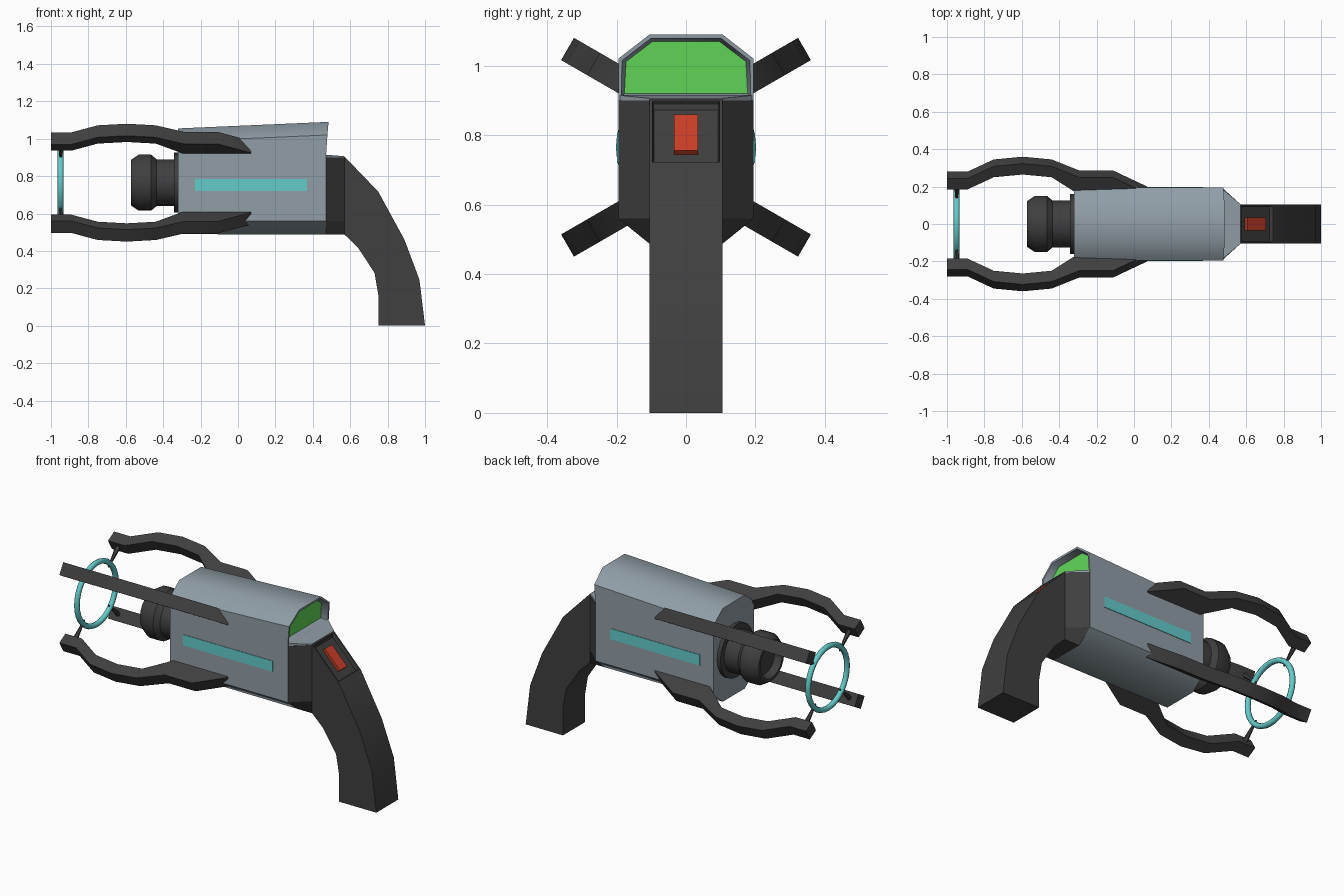
import bpy, bmesh, math
from mathutils import Vector

if "Cube" in bpy.data.objects:
    bpy.data.objects.remove(bpy.data.objects["Cube"])

MID_Z = 0.765


def mat(name, rgb):
    m = bpy.data.materials.new(name)
    m.diffuse_color = (*rgb, 1)
    m.use_nodes = True
    m.node_tree.nodes["Principled BSDF"].inputs["Base Color"].default_value = m.diffuse_color
    return m


DARK = mat("dark_grip", (0.05, 0.05, 0.05))
SHELL = mat("blue_grey_shell", (0.28, 0.34, 0.38))
CYAN = mat("cyan_glow", (0.13, 0.6, 0.6))
GREEN = mat("green_screen", (0.12, 0.7, 0.1))
RED = mat("red_button", (0.6, 0.05, 0.02))


def finish(name, bm, mats, angle=50):
    bmesh.ops.recalc_face_normals(bm, faces=bm.faces)
    me = bpy.data.meshes.new(name)
    bm.to_mesh(me)
    bm.free()
    ob = bpy.data.objects.new(name, me)
    bpy.context.collection.objects.link(ob)
    for m in mats:
        me.materials.append(m)
    bpy.ops.object.select_all(action='DESELECT')
    bpy.context.view_layer.objects.active = ob
    ob.select_set(True)
    bpy.ops.object.shade_smooth_by_angle(angle=math.radians(angle))
    return ob


def loft(sections, caps=(True, True)):
    """Skin a row of closed cross-sections."""
    bm = bmesh.new()
    rings = [[bm.verts.new(p) for p in s] for s in sections]
    n = len(rings[0])
    for a, b in zip(rings, rings[1:]):
        for i in range(n):
            j = (i + 1) % n
            bm.faces.new((a[i], a[j], b[j], b[i]))
    if caps[0]:
        bm.faces.new(rings[0])
    if caps[1]:
        bm.faces.new(rings[-1])
    return bm, rings


def mirrored(half):
    """Half section of (x, y, z) to a full closed section."""
    return half + [(x, -y, z) for x, y, z in reversed(half)]


def sink(bm, face, rim, slope, depth):
    """Flat rim followed by a sloped recess; returns the floor."""
    bm.normal_update()
    bmesh.ops.inset_region(bm, faces=[face], thickness=rim)
    bmesh.ops.inset_region(bm, faces=[face], thickness=slope, depth=-depth)
    return face


# Main shell with the recessed screen in its upper rear face
front = mirrored([(-.32, .105, .49), (-.32, .195, .56), (-.32, .195, .9),
                  (-.32, .195, .985), (-.32, .105, 1.055)])
rear = mirrored([(.47, .105, .487), (.47, .195, .56), (.47, .195, .9),
                 (.478, .195, 1.02), (.484, .105, 1.09)])
bm, rings = loft([front, rear], (True, False))
r = rings[1]
bm.faces.new(r[7:] + r[:3])
screen = bm.faces.new(r[2:8])
bmesh.ops.recalc_face_normals(bm, faces=bm.faces)
sink(bm, screen, .012, .013, .04).material_index = 1
finish("body_shell", bm, [SHELL, GREEN])

# Dark collar narrowing from the shell to the handle
bm, _ = loft([mirrored([(.47, .105, .487), (.47, .195, .56), (.47, .195, .9)]),
              mirrored([(.57, .105, .487), (.57, .105, .56), (.57, .105, .9)])])
finish("handle_collar", bm, [DARK], 30)

# Grey ledge under the screen
bm, _ = loft([mirrored([(.465, .195, .895), (.465, .195, .915)]),
              mirrored([(.57, .105, .895), (.57, .105, .906)])])
finish("screen_ledge", bm, [SHELL], 30)

# Curved handle with a recess for the button
upper = [(.57, .904), (.75, .717), (.89, .46), (.97, .246), (1.0, 0)]
lower = [(.57, .487), (.64, .42), (.73, .283), (.75, .166), (.75, 0)]
bm, rings = loft([mirrored([(l[0], .105, l[1]), (u[0], .105, u[1])])
                  for u, l in zip(upper, lower)])
bmesh.ops.recalc_face_normals(bm, faces=bm.faces)
corners = {rings[0][1], rings[0][2], rings[1][1], rings[1][2]}
top = next(f for f in bm.faces if set(f.verts) == corners)
sink(bm, top, .012, .006, .022)
finish("handle", bm, [DARK], 40)

# Button lying on the slope of the handle
bm = bmesh.new()
bmesh.ops.create_cube(bm, size=1)
bmesh.ops.scale(bm, vec=(.145, .068, .03), verts=bm.verts)
button = finish("button", bm, [RED], 30)
button.location = (.645, 0, .797)
button.rotation_euler = (0, math.atan2(.187, .18), 0)

# Light strips on both sides
for side, label in ((-1, "front"), (1, "back")):
    bm = bmesh.new()
    bmesh.ops.create_cube(bm, size=1)
    bmesh.ops.scale(bm, vec=(.6, .01, .065), verts=bm.verts)
    strip = finish("light_strip_" + label, bm, [CYAN], 30)
    strip.location = (.07, side * .193, .752)

# Turned nozzle with a hollow mouth
profile = [(-.31, .16), (-.342, .16), (-.342, .125), (-.435, .125), (-.465, .15),
           (-.53, .15), (-.572, .122), (-.572, .105), (-.53, .09)]
SEG = 20
bm, _ = loft([[(x, rad * math.cos(math.tau * i / SEG), MID_Z + rad * math.sin(math.tau * i / SEG))
               for i in range(SEG)] for x, rad in profile])
finish("nozzle", bm, [DARK], 35)

# Emitter ring
bpy.ops.mesh.primitive_torus_add(major_radius=.186, minor_radius=.016, major_segments=32,
                                 minor_segments=8, location=(-.948, 0, MID_Z),
                                 rotation=(0, math.pi / 2, 0))
ring = bpy.context.object
ring.name = "emitter_ring"
ring.data.materials.append(CYAN)
bpy.ops.object.shade_smooth()

# Four bowed arms, each with a pointed strut to the ring: (x, inner, outer)
arm = [(-1, .235, .302), (-.89, .235, .302), (-.75, .31, .377), (-.595, .327, .394),
       (-.44, .31, .377), (-.29, .2, .308), (-.11, .19, .308), (.07, .19, .21)]
for sy in (-1, 1):
    for sz in (-1, 1):
        label = ("front" if sy < 0 else "back") + ("_upper" if sz > 0 else "_lower")

        def place(x, rad, w):
            y = rad * .866 - w * .5
            z = .086 + rad * .5 + w * .866
            return (x, sy * y, MID_Z + sz * z)

        bm, _ = loft([[place(x, a, -.037), place(x, b, -.037),
                       place(x, b, .037), place(x, a, .037)] for x, a, b in arm])
        finish("arm_" + label, bm, [DARK], 40)

        tip = Vector((-.948, sy * .115, MID_Z + sz * .115))
        base = Vector((-.948, sy * .215, MID_Z + sz * .21))
        bpy.ops.mesh.primitive_cone_add(vertices=6, radius1=.016, radius2=.005,
                                        depth=(tip - base).length, location=(tip + base) / 2,
                                        rotation=(tip - base).to_track_quat('Z', 'Y').to_euler())
        strut = bpy.context.object
        strut.name = "strut_" + label
        strut.data.materials.append(DARK)
